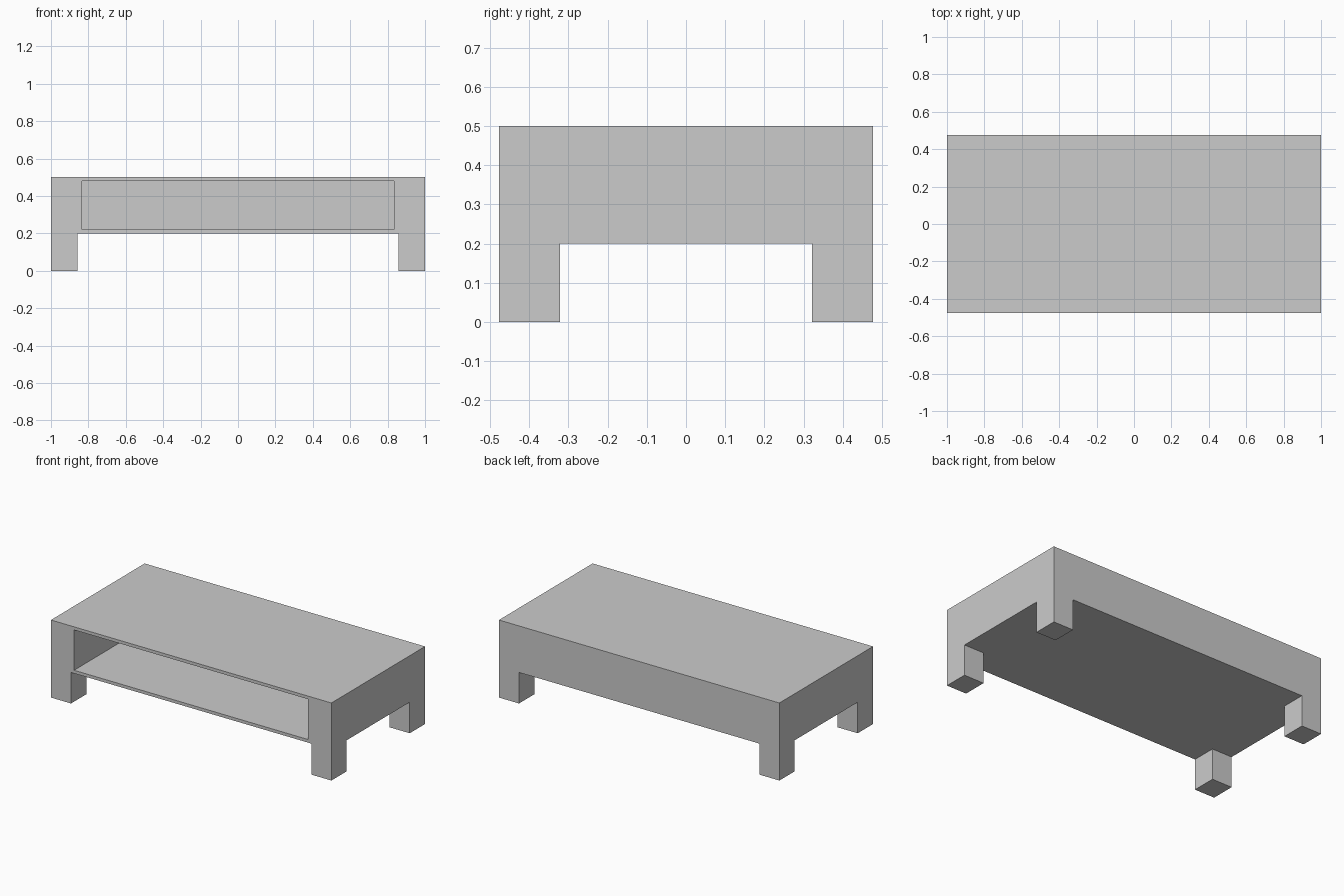
import bpy

if "Cube" in bpy.data.objects:
    bpy.data.objects.remove(bpy.data.objects["Cube"])


def box(name, lo, hi):
    """Axis-aligned box between two corners."""
    bpy.ops.mesh.primitive_cube_add(size=1, location=[(a + b) / 2 for a, b in zip(lo, hi)])
    ob = bpy.context.object
    ob.name = name
    ob.scale = [b - a for a, b in zip(lo, hi)]
    bpy.ops.object.transform_apply(location=True, rotation=False, scale=True)
    return ob


def carve(target, cutter):
    """Subtract a cutter box and discard it."""
    cutter.hide_render = True
    mod = target.modifiers.new("carve", 'BOOLEAN')
    mod.operation = 'DIFFERENCE'
    mod.solver = 'EXACT'
    mod.object = cutter
    bpy.context.view_layer.objects.active = target
    bpy.ops.object.modifier_apply(modifier=mod.name)
    bpy.data.objects.remove(cutter, do_unlink=True)


W, D, H = 1.0, 0.477, 0.5      # half width, half depth, height
CLEAR = 0.2                    # leg height
LEG_X, LEG_Y = 0.857, 0.321    # inner leg faces

# Table block
table = box("coffee_table", (-W, -D, 0), (W, D, H))

# Gaps between the legs, along both directions
carve(table, box("gap_between_left_and_right", (-LEG_X, -1, -0.5), (LEG_X, 1, CLEAR)))
carve(table, box("gap_between_front_and_back", (-2, -LEG_Y, -0.5), (2, LEG_Y, CLEAR)))

# Open shelf in the front, closed at the back
carve(table, box("shelf_opening", (-0.835, -1, 0.22), (0.835, D - 0.02, 0.48)))
